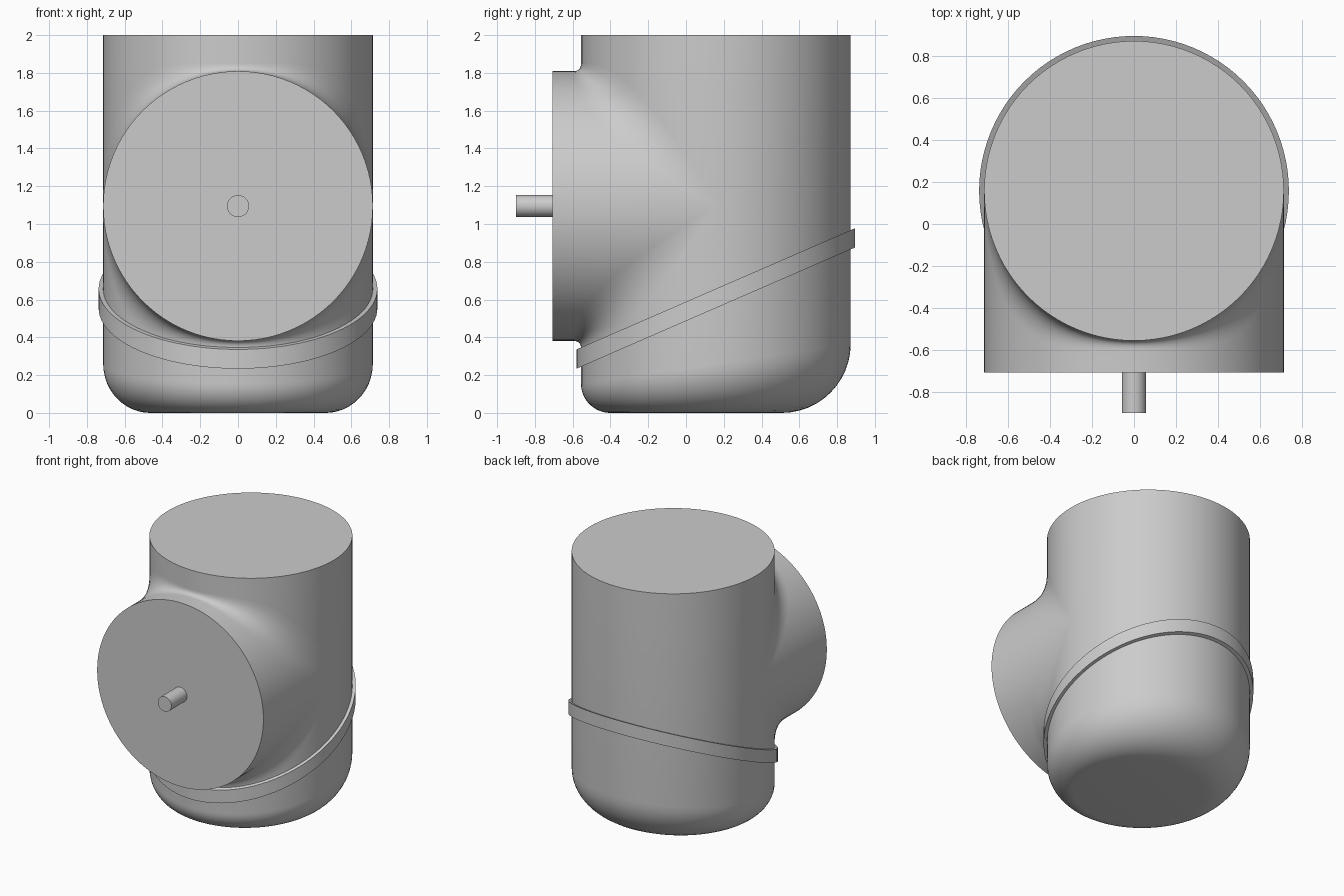
import bpy
import bmesh
from math import sin, cos, pi, radians

if "Cube" in bpy.data.objects:
    bpy.data.objects.remove(bpy.data.objects["Cube"])

R = 0.714          # radius shared by housing and side port
CY = 0.158         # housing axis, y
PZ = 1.095         # port axis, z
N = 96

grey = bpy.data.materials.new("plain grey")
grey.diffuse_color = (0.6, 0.6, 0.6, 1)
grey.use_nodes = True
grey.node_tree.nodes["Principled BSDF"].inputs["Base Color"].default_value = (0.6, 0.6, 0.6, 1)


def loft(name, rings, cap_start=False, cap_end=False, loop=False):
    """Skin a list of closed rings of points, with optional end caps."""
    bm = bmesh.new()
    rows = [[bm.verts.new(p) for p in ring] for ring in rings]
    pairs = list(zip(rows, rows[1:])) + ([(rows[-1], rows[0])] if loop else [])
    for a, b in pairs:
        for i in range(len(a)):
            j = (i + 1) % len(a)
            bm.faces.new((a[i], a[j], b[j], b[i]))
    if cap_start:
        bm.faces.new(rows[0][::-1])
    if cap_end:
        bm.faces.new(rows[-1])
    bmesh.ops.recalc_face_normals(bm, faces=bm.faces)
    mesh = bpy.data.meshes.new(name)
    bm.to_mesh(mesh)
    bm.free()
    mesh.materials.append(grey)
    obj = bpy.data.objects.new(name, mesh)
    bpy.context.collection.objects.link(obj)
    bpy.ops.object.select_all(action="DESELECT")
    obj.select_set(True)
    bpy.context.view_layer.objects.active = obj
    bpy.ops.object.shade_smooth_by_angle(angle=radians(35))
    return obj


def upright_ring(radius, height, n=N):
    """Ring round the housing axis; radius and height are functions of angle."""
    angles = [2 * pi * i / n for i in range(n)]
    return [(radius(a) * cos(a), CY + radius(a) * sin(a), height(a)) for a in angles]


def port_ring(radius, y):
    angles = [2 * pi * i / N for i in range(N)]
    return [(radius * sin(a), y, PZ + radius * cos(a)) for a in angles]


# Housing: upright cylinder, bottom rounding grows from front to back
def rounding(a):
    return 0.26 + 0.105 * sin(a)


STEPS = 12
body = []
for k in range(STEPS + 1):
    t = pi / 2 * k / STEPS
    body.append(upright_ring(lambda a: R - rounding(a) * (1 - sin(t)),
                             lambda a: rounding(a) * (1 - cos(t))))
body.append(upright_ring(lambda a: R, lambda a: 1.9))
loft("housing", body, cap_start=True)

# Top collar closing the housing
loft("top_collar", [upright_ring(lambda a: R, lambda a: z) for z in (1.9, 2.0)], cap_end=True)


# Side port: each fibre runs back along y, then curves up or down the housing
def port_point(a, t):
    c = cos(a)
    setback = abs(c) * (0.04 + 0.4 * sin(a) ** 2)
    side = 1 if c > 0 else -1
    return (R * sin(a),
            CY - R * abs(c) - setback * (1 - t) ** 2,
            PZ + R * c + side * setback * t ** 2)


port = [port_ring(R, -0.708)]
for k in range(STEPS + 1):
    port.append([port_point(2 * pi * i / N, k / STEPS) for i in range(N)])
loft("side_port", port, cap_start=True)

# Shaft at the centre of the port
loft("shaft", [port_ring(0.058, y) for y in (-0.9, -0.7)], cap_start=True, cap_end=True)

# Slanted band round the lower housing
band = []
for radius, base in ((0.738, 0.555), (0.738, 0.657), (R - 0.02, 0.657), (R - 0.02, 0.555)):
    band.append(upright_ring(lambda a: radius, lambda a: base + 0.435 * radius * sin(a)))
loft("slanted_band", band, loop=True)
